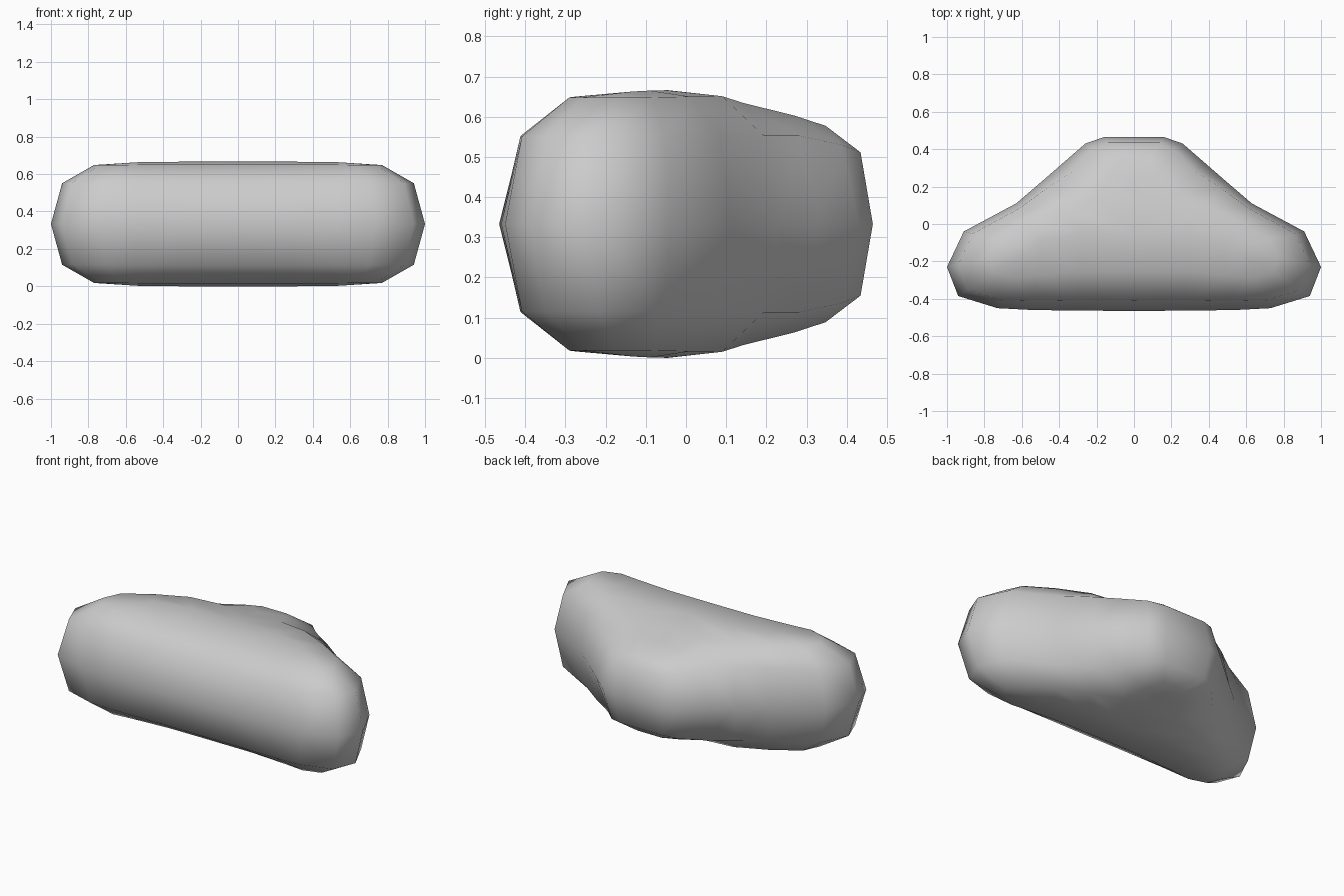
import bpy, bmesh

if "Cube" in bpy.data.objects:
    bpy.data.objects.remove(bpy.data.objects["Cube"])

# Right half of the outline seen from above: front centre, tip, back centre
outline = [(0, -.465), (.28, -.463), (.54, -.46), (.73, -.45), (.94, -.385),
           (1, -.23), (.91, -.04), (.63, .11), (.49, .23), (.375, .33),
           (.26, .43), (.16, .465), (0, .465)]

# Crest line of the upper surface, as a T, and the crest point facing each outline point
crest = [(0, -.045, .333), (.28, -.05, .333), (.5, -.09, .332),
         (.54, -.13, .33), (0, .11, .298), (0, .23, .27)]
facing = [0, 0 + 1, 2, 3, 3, 3, 3, 2, 1, 0, 4, 5, 5]

bm = bmesh.new()
rings = []
# Rings from the mid-height outline up to the crest: (spread, height)
for spread, height in [(1, 0), (.87, .66), (.5, .955), (0, 1)]:
    ring = []
    for i, (x, y) in enumerate(outline):
        cx, cy, cz = crest[facing[i]]
        h = .905 if spread == .5 and i >= 9 else height
        ring.append(bm.verts.new((cx + (x - cx) * spread,
                                  cy + (y - cy) * spread, cz * h)))
    rings.append(ring)

for low, high in zip(rings, rings[1:]):
    for i in range(len(outline) - 1):
        bm.faces.new((low[i], low[i + 1], high[i + 1], high[i]))
bmesh.ops.remove_doubles(bm, verts=bm.verts[:], dist=.0005)
for f in bm.faces:
    f.smooth = True

mesh = bpy.data.meshes.new("rounded_body")
bm.to_mesh(mesh)
bm.free()
body = bpy.data.objects.new("rounded_body", mesh)
bpy.context.collection.objects.link(body)
body.location.z = .333

# Mirror the quarter left to right and top to bottom
mirror = body.modifiers.new("mirror", 'MIRROR')
mirror.use_axis = (True, False, True)
mirror.merge_threshold = .001
